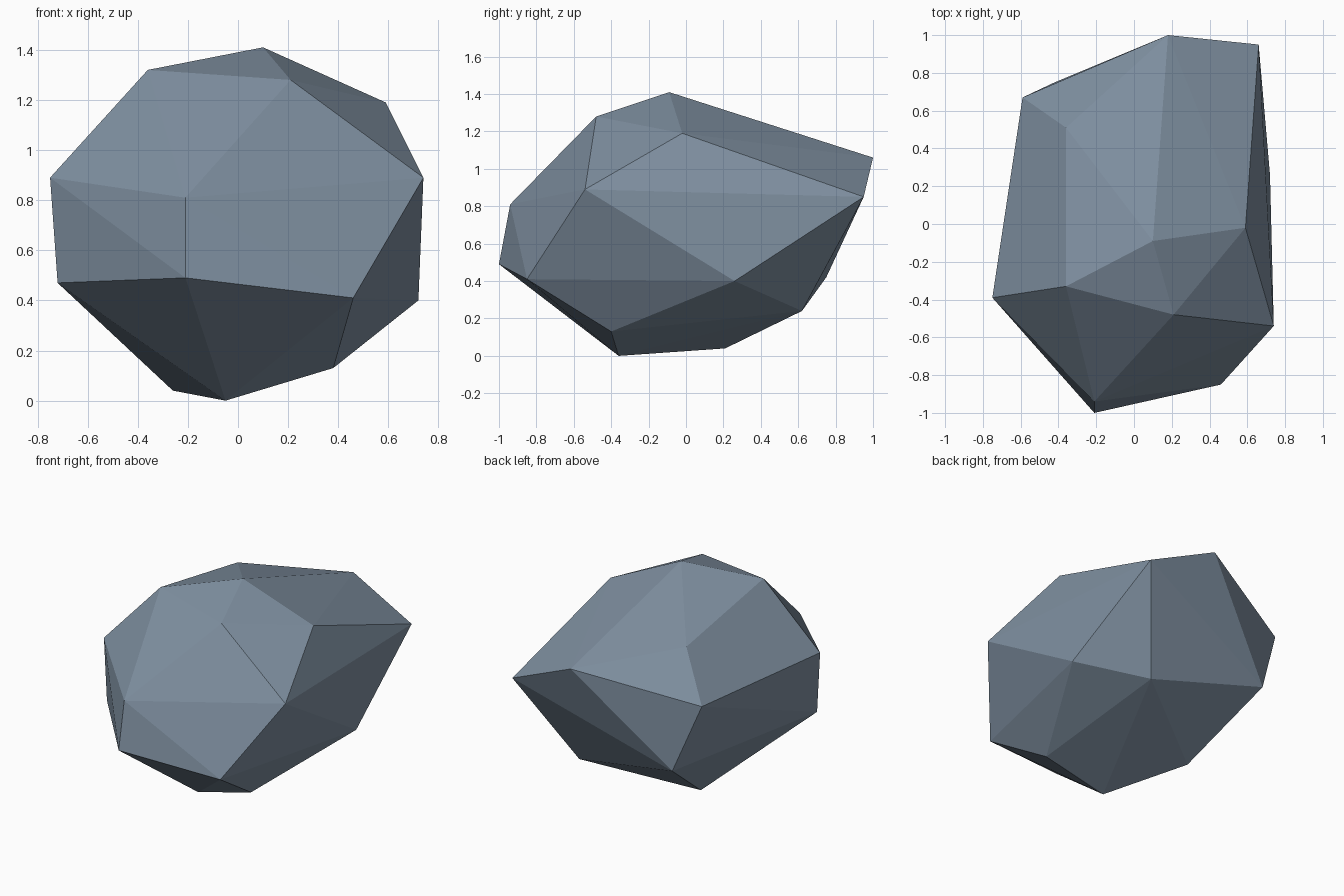
import bpy
import bmesh

default_cube = bpy.data.objects.get("Cube")
if default_cube:
    bpy.data.objects.remove(default_cube, do_unlink=True)


def make_material(name, colour):
    material = bpy.data.materials.new(name)
    material.use_nodes = True
    material.diffuse_color = colour
    shader = material.node_tree.nodes["Principled BSDF"]
    shader.inputs["Base Color"].default_value = colour
    shader.inputs["Roughness"].default_value = 0.9
    return material


def make_hull(name, corners, material):
    """Wrap a faceted convex skin around the given corner points."""
    bm = bmesh.new()
    for corner in corners:
        bm.verts.new(corner)
    hull = bmesh.ops.convex_hull(bm, input=bm.verts[:])
    spare = {item for key in ("geom_interior", "geom_unused")
             for item in hull[key] if isinstance(item, bmesh.types.BMVert)}
    bmesh.ops.delete(bm, geom=list(spare), context="VERTS")
    bmesh.ops.recalc_face_normals(bm, faces=bm.faces[:])
    for face in bm.faces:
        face.smooth = False
    mesh = bpy.data.meshes.new(name)
    bm.to_mesh(mesh)
    bm.free()
    mesh.materials.append(material)
    rock = bpy.data.objects.new(name, mesh)
    bpy.context.scene.collection.objects.link(rock)
    return rock


# Corners of the rounded crown
crown = [(-.36, -.33, 1.32), (.1, -.09, 1.41), (.21, -.48, 1.28),
         (.59, -.02, 1.19), (-.36, .51, 1.17), (.18, 1, 1.06)]

# Widest band around the middle
shoulder = [(.74, -.54, .89), (-.75, -.39, .89), (-.21, -.94, .81),
            (.66, .95, .85), (-.59, .67, .88)]

# Lower band where the sides turn under
flank = [(-.72, -.4, .47), (-.21, -1, .49), (.46, -.85, .41),
         (.72, .26, .4), (-.42, .75, .42)]

# Narrow underside
base = [(.38, -.4, .13), (-.05, -.36, 0), (-.26, .21, .04), (.38, .62, .24)]

slate = make_material("slate_blue_grey", (.21, .275, .35, 1))
make_hull("rock", crown + shoulder + flank + base, slate)
